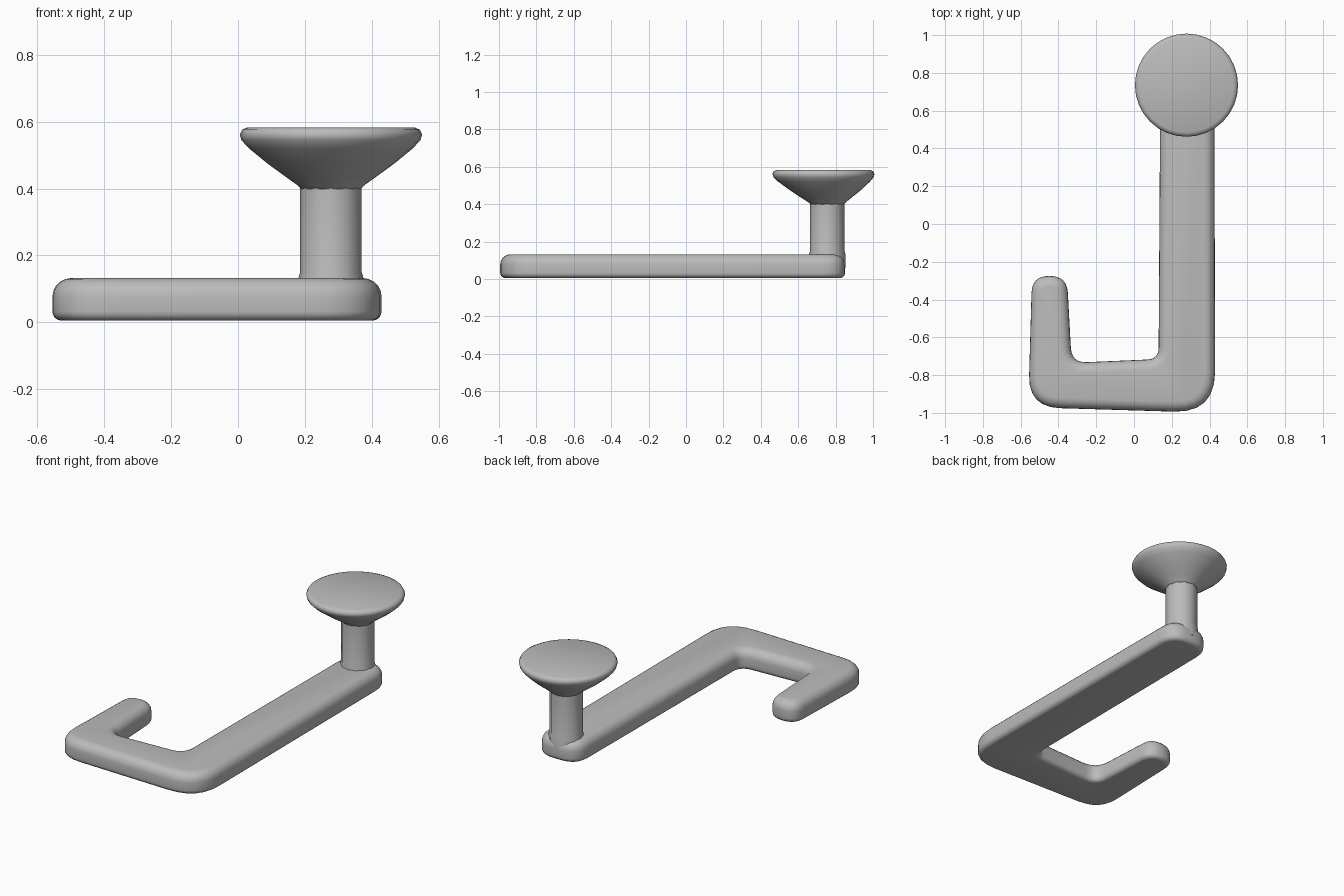
import bpy, bmesh, math
from mathutils import Vector

cube = bpy.data.objects.get("Cube")
if cube:
    bpy.data.objects.remove(cube, do_unlink=True)

GREY = (0.5, 0.5, 0.5, 1)
mat = bpy.data.materials.new("plain grey")
mat.use_nodes = True
mat.diffuse_color = GREY
bsdf = mat.node_tree.nodes["Principled BSDF"]
bsdf.inputs["Base Color"].default_value = GREY


def finish(name, bm, angle):
    bmesh.ops.recalc_face_normals(bm, faces=bm.faces[:])
    mesh = bpy.data.meshes.new(name)
    bm.to_mesh(mesh)
    bm.free()
    obj = bpy.data.objects.new(name, mesh)
    bpy.context.collection.objects.link(obj)
    mesh.materials.append(mat)
    bpy.ops.object.select_all(action="DESELECT")
    obj.select_set(True)
    bpy.context.view_layer.objects.active = obj
    bpy.ops.object.shade_smooth_by_angle(angle=math.radians(angle))
    return obj


def rounded(corners, steps=6):
    """Round each corner (x, y, cut length) with a short curve."""
    pts = []
    for i, (x, y, cut) in enumerate(corners):
        p = Vector((x, y))
        a = p + (Vector(corners[i - 1][:2]) - p).normalized() * cut
        b = p + (Vector(corners[(i + 1) % len(corners)][:2]) - p).normalized() * cut
        for k in range(steps + 1):
            t = k / steps
            pts.append(a * (1 - t) ** 2 + p * 2 * t * (1 - t) + b * t * t)
    return pts


# Hooked bar: J-shaped outline, softly rounded above, tighter below
Z0, Z1 = 0.005, 0.132
outline = rounded([
    (0.14, 0.85, 0.12), (0.13, -0.715, 0.06), (-0.33, -0.735, 0.08),
    (-0.355, -0.275, 0.09), (-0.54, -0.275, 0.09), (-0.56, -0.97, 0.17),
    (0.43, -1.0, 0.22), (0.425, 0.85, 0.12)])
bm = bmesh.new()
base = bm.faces.new([bm.verts.new((p.x, p.y, Z0)) for p in outline])
ext = bmesh.ops.extrude_face_region(bm, geom=[base], use_keep_orig=True)
for v in ext["geom"]:
    if isinstance(v, bmesh.types.BMVert):
        v.co.z = Z1
for height, width in ((Z1, 0.055), (Z0, 0.028)):
    rim = [e for e in bm.edges if all(abs(v.co.z - height) < 1e-5 for v in e.verts)]
    bmesh.ops.bevel(bm, geom=rim, offset=width, segments=5, profile=0.5,
                    affect="EDGES", clamp_overlap=False)
finish("hooked_bar", bm, 50)

# Post and flared knob: stacked rings (centre y, height, radius)
SIDES = 32


def lathe(name, rings, x, sides, angle):
    bm = bmesh.new()
    loops = [[bm.verts.new((x + r * math.cos(math.tau * i / sides),
                            y + r * math.sin(math.tau * i / sides), z))
              for i in range(sides)] for y, z, r in rings]
    for lo, hi in zip(loops, loops[1:]):
        for i in range(sides):
            j = (i + 1) % sides
            bm.faces.new((lo[i], lo[j], hi[j], hi[i]))
    bm.faces.new(loops[0][::-1])
    bm.faces.new(loops[-1])
    return finish(name, bm, angle)


lathe("post", [(0.755, 0.06, 0.098), (0.755, 0.13, 0.098), (0.755, 0.15, 0.092),
               (0.755, 0.42, 0.092)], 0.278, 12, 35)
lathe("flared_knob", [(0.755, 0.395, 0.085), (0.754, 0.41, 0.1), (0.75, 0.435, 0.135),
                      (0.745, 0.475, 0.19), (0.738, 0.52, 0.245), (0.736, 0.545, 0.268),
                      (0.735, 0.562, 0.273), (0.735, 0.576, 0.266),
                      (0.735, 0.583, 0.25)], 0.278, SIDES, 50)
